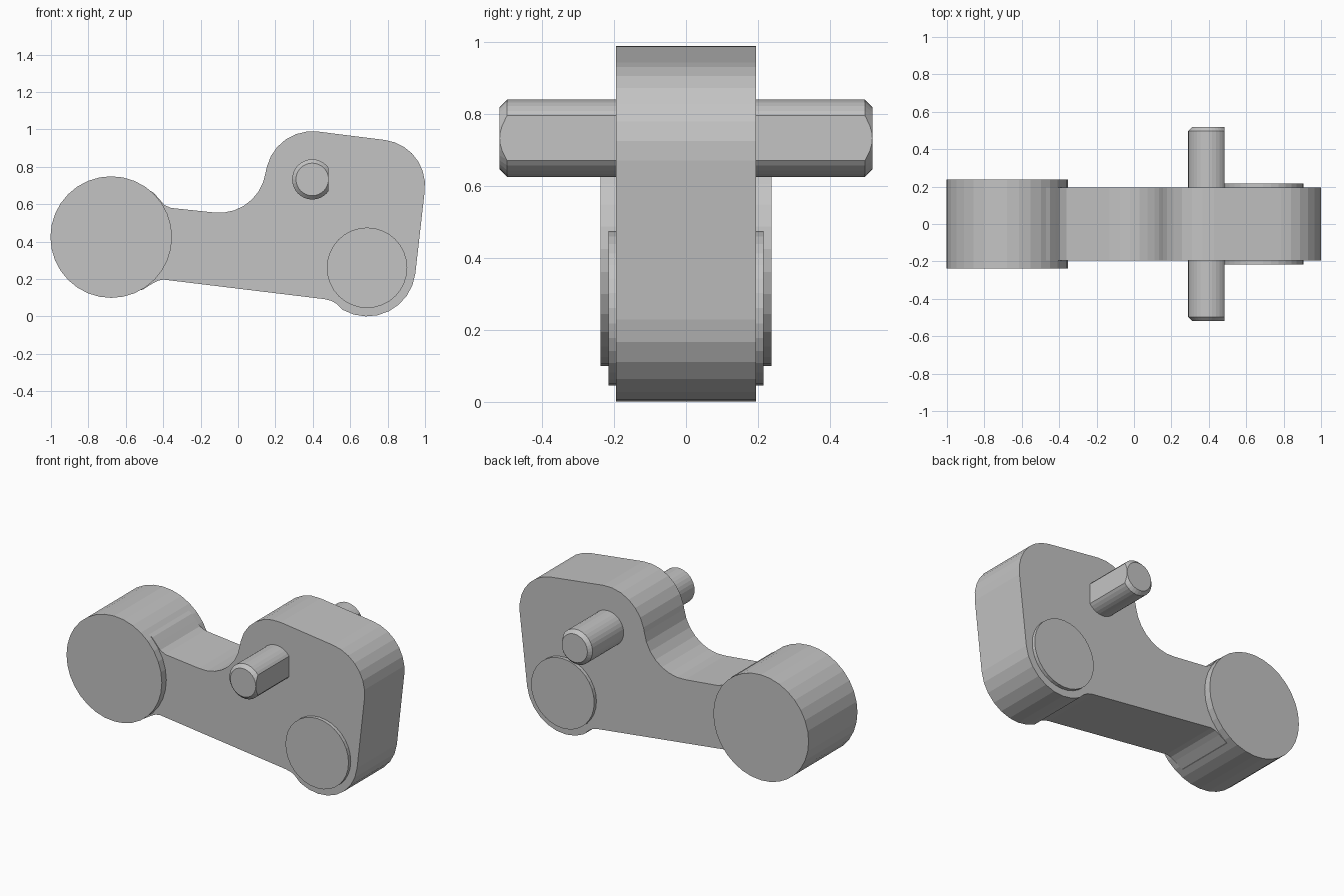
import bpy, bmesh
from math import sin, cos, radians, pi

cube = bpy.data.objects.get("Cube")
if cube:
    bpy.data.objects.remove(cube, do_unlink=True)

grey = bpy.data.materials.new("plain grey")
grey.use_nodes = True
color = (0.55, 0.55, 0.55, 1)
grey.diffuse_color = color
grey.node_tree.nodes["Principled BSDF"].inputs["Base Color"].default_value = color


def arc(cx, cz, r, start, end, steps):
    """Points on an arc in the xz plane, angles in degrees."""
    angles = [radians(start + (end - start) * i / steps) for i in range(steps + 1)]
    return [(cx + r * cos(a), cz + r * sin(a)) for a in angles]


def finish(bm, name):
    bmesh.ops.recalc_face_normals(bm, faces=bm.faces)
    mesh = bpy.data.meshes.new(name)
    bm.to_mesh(mesh)
    bm.free()
    mesh.materials.append(grey)
    obj = bpy.data.objects.new(name, mesh)
    bpy.context.collection.objects.link(obj)
    return obj


def loft(sections, flat_x=None):
    """Join xz outlines placed at increasing y, cap both ends, optionally mill a flat."""
    bm = bmesh.new()
    rings = [[bm.verts.new((x, y, z)) for x, z in pts] for y, pts in sections]
    n = len(rings[0])
    for a, b in zip(rings, rings[1:]):
        for i in range(n):
            j = (i + 1) % n
            bm.faces.new((a[i], a[j], b[j], b[i]))
    bm.faces.new(rings[0])
    bm.faces.new(rings[-1])
    if flat_x is not None:
        geom = bm.verts[:] + bm.edges[:] + bm.faces[:]
        cut = bmesh.ops.bisect_plane(bm, geom=geom, plane_co=(flat_x, 0, 0),
                                     plane_no=(1, 0, 0), clear_outer=True)
        edges = [e for e in cut["geom_cut"] if isinstance(e, bmesh.types.BMEdge)]
        bmesh.ops.contextual_create(bm, geom=edges)
    return bm


def circle(cx, cz, r, sides):
    return arc(cx, cz, r, 0, 360, sides)[:-1]


# Lever plate: convex and concave arcs joined by straight edges, clockwise
outline = [(-0.68, 0.72), (-0.50, 0.69), (-0.45, 0.66), (-0.42, 0.626),
           (-0.395, 0.597), (-0.36, 0.58)]
outline += arc(-0.10, 0.804, 0.25, -97, -8, 7)
outline += arc(0.397, 0.74, 0.25, 166, 83, 6)
outline += arc(0.755, 0.70, 0.245, 83, -7, 7)
outline += arc(0.69, 0.26, 0.26, -7, -120, 8)
outline += [(0.525, 0.068), (0.50, 0.083), (0.465, 0.092),
            (-0.40, 0.197), (-0.43, 0.19), (-0.46, 0.174), (-0.51, 0.143), (-0.68, 0.12)]
finish(loft([(-0.194, outline), (0.194, outline)]), "lever_plate")

# Round end boss and smaller pivot disc, both proud of the plate
for name, cx, cz, r, half in (("end_boss", -0.678, 0.424, 0.325, 0.238),
                              ("pivot_disc", 0.69, 0.26, 0.215, 0.216)):
    ring = circle(cx, cz, r, 32)
    finish(loft([(-half, ring), (half, ring)]), name)

# Cross shaft with chamfered ends and a milled flat
full = circle(0.397, 0.7325, 0.1075, 32)
tip = circle(0.397, 0.7325, 0.087, 32)
finish(loft([(-0.518, tip), (-0.497, full), (0.497, full), (0.518, tip)], 0.484), "cross_shaft")
